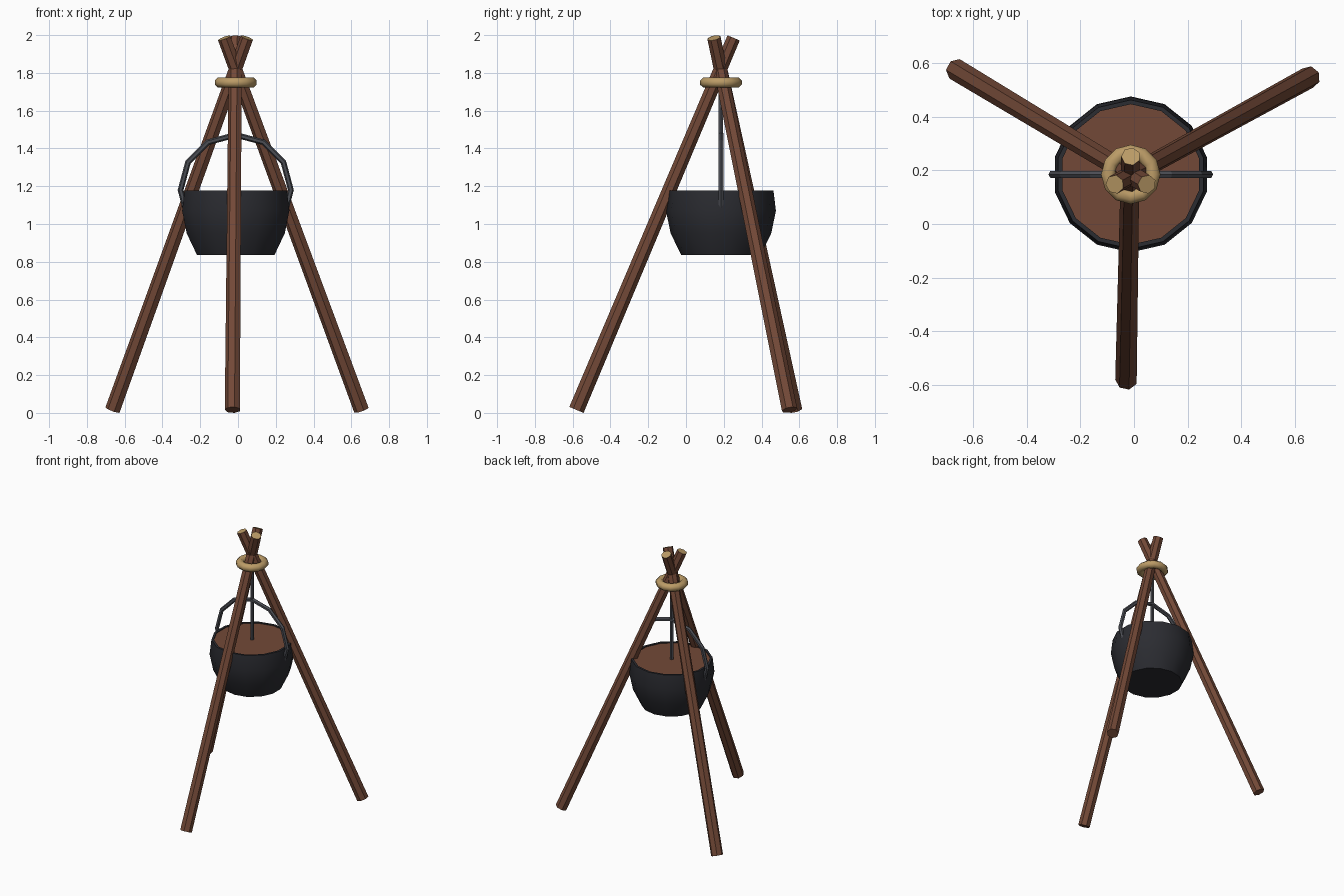
import bpy, bmesh, math
from mathutils import Vector

if "Cube" in bpy.data.objects:
    bpy.data.objects.remove(bpy.data.objects["Cube"])

CX, CY = -0.012, 0.185   # axis of pot and lashing


def mat(name, rgb):
    m = bpy.data.materials.new(name)
    m.diffuse_color = (*rgb, 1)
    m.use_nodes = True
    m.node_tree.nodes["Principled BSDF"].inputs["Base Color"].default_value = m.diffuse_color
    return m


BROWN = mat("brown wood", (0.17, 0.066, 0.038))
TAN = mat("tan rope", (0.50, 0.33, 0.135))
IRON = mat("black iron", (0.024, 0.025, 0.031))
STEEL = mat("grey steel", (0.070, 0.074, 0.088))


def make(name, bm, mats, smooth=None):
    bmesh.ops.recalc_face_normals(bm, faces=bm.faces)
    me = bpy.data.meshes.new(name)
    bm.to_mesh(me)
    bm.free()
    ob = bpy.data.objects.new(name, me)
    bpy.context.collection.objects.link(ob)
    for m in mats:
        me.materials.append(m)
    if smooth:
        bpy.context.view_layer.objects.active = ob
        ob.select_set(True)
        bpy.ops.object.shade_smooth_by_angle(angle=math.radians(smooth))
        ob.select_set(False)
    return ob


def tube(bm, path, radii, sides, phase=0.0):
    """Sweep a polygon along a path; cap the ends. Returns the last cap."""
    pts = [Vector(p) for p in path]
    rings = []
    for i, p in enumerate(pts):
        d = (pts[min(i + 1, len(pts) - 1)] - pts[max(i - 1, 0)]).normalized()
        ref = Vector((0, 1, 0)) if abs(d.y) < 0.9 else Vector((1, 0, 0))
        u = d.cross(ref).normalized()
        v = d.cross(u)
        rings.append([bm.verts.new(p + radii[i] * (
            u * math.cos(phase + math.tau * k / sides) +
            v * math.sin(phase + math.tau * k / sides))) for k in range(sides)])
    for a, b in zip(rings, rings[1:]):
        for k in range(sides):
            n = (k + 1) % sides
            bm.faces.new((a[k], a[n], b[n], b[k]))
    bm.faces.new(rings[0])
    return bm.faces.new(rings[-1])


def lathe(bm, profile, sides, closed=False):
    """Revolve (radius, z) points; the first corner faces +y."""
    rings = []
    for r, z in profile:
        rings.append([bm.verts.new((
            CX + r * math.sin(math.tau * k / sides),
            CY + r * math.cos(math.tau * k / sides), z)) for k in range(sides)])
    pairs = list(zip(rings, rings[1:]))
    if closed:
        pairs.append((rings[-1], rings[0]))
    for a, b in pairs:
        for k in range(sides):
            n = (k + 1) % sides
            bm.faces.new((a[k], a[n], b[n], b[k]))
    return rings


# Three crossing poles with pale cut tops
for name, foot, tip in (
        ("front_pole", (-0.028, -0.58, 0.016), (-0.012, 0.252, 1.985)),
        ("left_pole", (-0.662, 0.575, 0.016), (0.048, 0.148, 1.985)),
        ("right_pole", (0.655, 0.548, 0.016), (-0.072, 0.148, 1.985))):
    bm = bmesh.new()
    cap = tube(bm, (foot, tip), (0.042, 0.036), 7)
    cap.material_index = 1
    make(name, bm, (BROWN, TAN))

# Rope lashing around the crossing
bm = bmesh.new()
lathe(bm, [(0.084 + 0.029 * math.cos(math.tau * (k + 0.5) / 8),
            1.749 + 0.028 * math.sin(math.tau * (k + 0.5) / 8))
           for k in range(8)], 12, closed=True)
make("rope_lashing", bm, (TAN,), 50)

# Cauldron with a thick rim
bm = bmesh.new()
rings = lathe(bm, [(0.21, 0.835), (0.266, 0.95), (0.291, 1.07),
                   (0.278, 1.178), (0.262, 1.178), (0.262, 1.14)], 14)
bm.faces.new(rings[0])
make("cauldron", bm, (IRON,), 40)

# Stew surface just under the rim
bm = bmesh.new()
bm.faces.new(lathe(bm, [(0.264, 1.172)], 14)[0])
make("stew", bm, (BROWN,))

# Arched handle, its ends running into the pot walls
bm = bmesh.new()
arc = [math.radians(a) for a in range(-30, 211, 30)]
tube(bm, [(CX + 0.292 * math.cos(a), CY, 1.18 + 0.292 * math.sin(a)) for a in arc],
     [0.0155] * len(arc), 6)
make("handle", bm, (STEEL,))

# Hanging rod
bm = bmesh.new()
tube(bm, ((CX, CY, 1.16), (CX, CY, 1.77)), (0.0135, 0.0135), 6)
make("hanging_rod", bm, (STEEL,))
